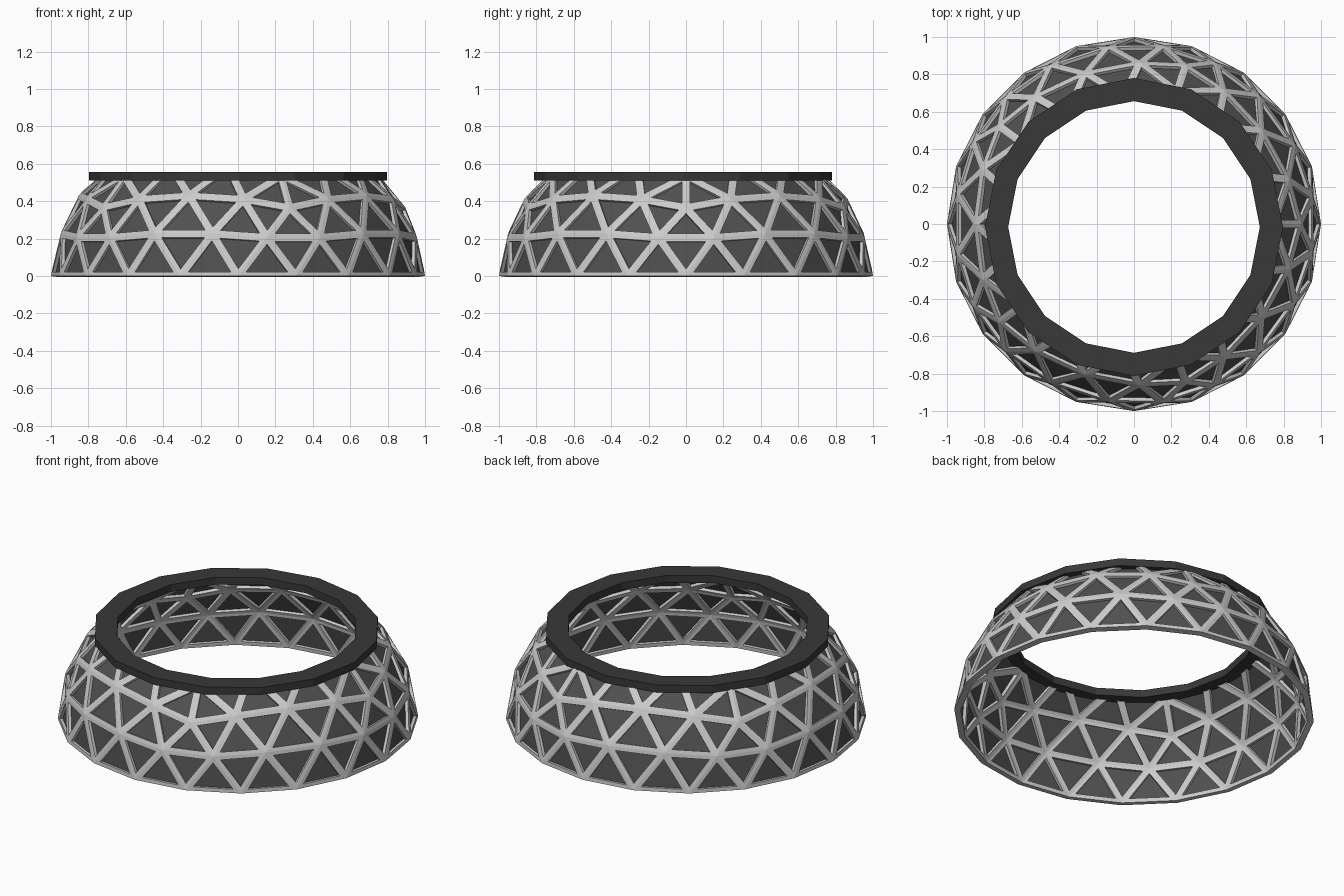
import bpy, bmesh, math
from mathutils import Vector

if "Cube" in bpy.data.objects:
    bpy.data.objects.remove(bpy.data.objects["Cube"])

Z_SCALE = 0.82      # the dome is slightly squashed
TOP_CUT = 0.53      # dome ends inside the top ring
STRUT_HALF = 0.022
STRUT_DEPTH = 0.036


def material(name, value):
    m = bpy.data.materials.new(name)
    m.diffuse_color = (value, value, value, 1)
    m.use_nodes = True
    m.node_tree.nodes["Principled BSDF"].inputs["Base Color"].default_value = m.diffuse_color
    return m


def finish(bm, name, mat=None):
    me = bpy.data.meshes.new(name)
    bm.normal_update()
    bm.to_mesh(me)
    bm.free()
    ob = bpy.data.objects.new(name, me)
    bpy.context.collection.objects.link(ob)
    if mat:
        me.materials.append(mat)
    return ob


def dome_band(radius):
    """Lower band of a geodesic hemisphere, open at top and bottom."""
    bm = bmesh.new()
    bmesh.ops.create_icosphere(bm, subdivisions=3, radius=radius)
    low = [f for f in bm.faces if f.calc_center_median().z < 0]
    bmesh.ops.delete(bm, geom=low, context='FACES')
    for v in bm.verts:
        v.co.z *= Z_SCALE
    return bm


def cut(bm, z, above):
    bmesh.ops.bisect_plane(bm, geom=bm.verts[:] + bm.edges[:] + bm.faces[:],
                           plane_co=(0, 0, z), plane_no=(0, 0, 1),
                           clear_outer=above, clear_inner=not above)


dark = material("panel_dark", 0.08)
darker = material("ring_dark", 0.04)

# Lattice of struts: inset every triangle, drop the centres, give it depth
bm = dome_band(1.0)
centres = bm.faces[:]
bmesh.ops.inset_individual(bm, faces=centres, thickness=STRUT_HALF,
                           use_even_offset=True)
bmesh.ops.delete(bm, geom=centres, context='FACES')
cut(bm, TOP_CUT, True)
lattice = finish(bm, "dome_struts")
sol = lattice.modifiers.new("depth", 'SOLIDIFY')
sol.thickness = STRUT_DEPTH
sol.offset = -1

# Dark triangular panels set midway in the struts
bm = dome_band(1.0 - STRUT_DEPTH * 0.5)
cut(bm, TOP_CUT, True)
finish(bm, "dome_panels", dark)

# Sixteen-sided flat ring on top, slightly forward of centre
N, Y0 = 16, -0.016
profile = [(0.797, 0.51), (0.797, 0.555), (0.673, 0.555), (0.673, 0.51)]
bm = bmesh.new()
loops = []
for i in range(N):
    a = 2 * math.pi * i / N
    loops.append([bm.verts.new((r * math.cos(a), Y0 + r * math.sin(a), z))
                  for r, z in profile])
for i in range(N):
    p, q = loops[i], loops[(i + 1) % N]
    for k in range(4):
        j = (k + 1) % 4
        bm.faces.new((p[k], q[k], q[j], p[j]))
bmesh.ops.recalc_face_normals(bm, faces=bm.faces[:])
finish(bm, "top_ring", darker)
